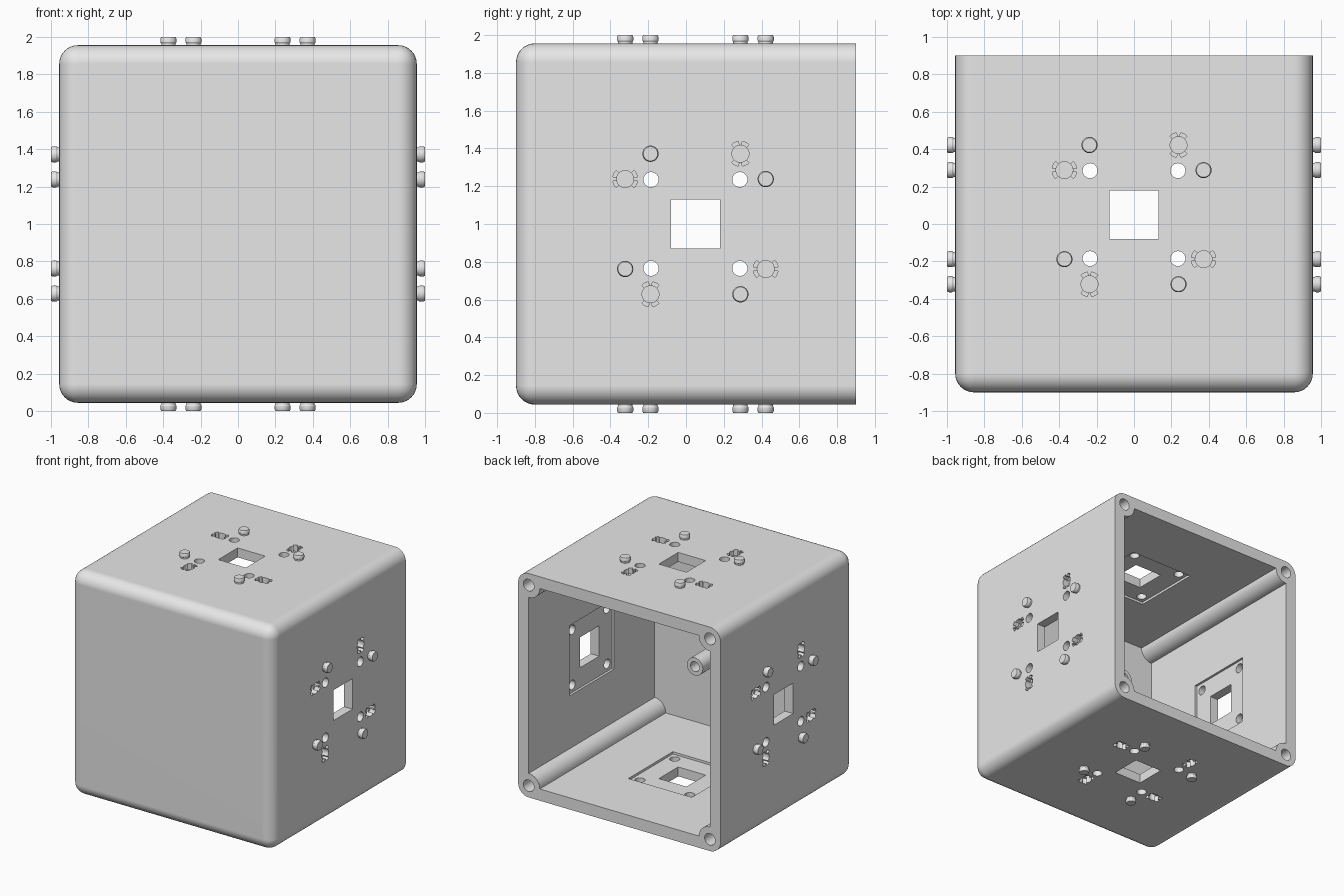
import bpy, bmesh
from math import pi, cos, sin, radians
from mathutils import Matrix, Vector

if "Cube" in bpy.data.objects:
    bpy.data.objects.remove(bpy.data.objects["Cube"])

HALF, DEPTH, WALL, ROUND = 0.956, 0.9, 0.1, 0.1
INNER = HALF - WALL
MID = Matrix.Translation((0, 0, 1))
PEG_A, PEG_B, HOLE = 0.372, 0.238, 0.235

plastic = bpy.data.materials.new("light grey plastic")
plastic.use_nodes = True
plastic.diffuse_color = (0.8, 0.8, 0.8, 1)
plastic.node_tree.nodes["Principled BSDF"].inputs["Base Color"].default_value = (0.8, 0.8, 0.8, 1)


def finish(bm, name):
    bmesh.ops.recalc_face_normals(bm, faces=bm.faces)
    mesh = bpy.data.meshes.new(name)
    bm.to_mesh(mesh)
    bm.free()
    mesh.materials.append(plastic)
    obj = bpy.data.objects.new(name, mesh)
    bpy.context.collection.objects.link(obj)
    return obj


def add_box(bm, lo, hi, matrix):
    lo, hi = Vector(lo), Vector(hi)
    place = matrix @ Matrix.Translation((lo + hi) / 2) @ Matrix.Diagonal((*(hi - lo), 1))
    return bmesh.ops.create_cube(bm, size=1, matrix=place)["verts"]


def add_loft(bm, rings, matrix, steps=32):
    """Stack of circles given as (radius, height), closed at both ends."""
    loops = [[bm.verts.new(matrix @ Vector((r * cos(2 * pi * i / steps), r * sin(2 * pi * i / steps), h)))
              for i in range(steps)] for r, h in rings]
    for low, high in zip(loops, loops[1:]):
        for i in range(steps):
            j = (i + 1) % steps
            bm.faces.new((low[i], low[j], high[j], high[i]))
    bm.faces.new(loops[0][::-1])
    bm.faces.new(loops[-1])


def add_wing(bm, start, end, matrix, bottom, top):
    """Ring sector prism for the twist slots beside each socket."""
    angles = [start + (end - start) * i / 6 for i in range(7)]
    outline = [(0.066 * cos(a), 0.066 * sin(a)) for a in angles]
    outline += [(0.038 * cos(a), 0.038 * sin(a)) for a in reversed(angles)]
    lower, upper = [[bm.verts.new(matrix @ Vector((x, y, h))) for x, y in outline] for h in (bottom, top)]
    n = len(outline)
    for i in range(n):
        j = (i + 1) % n
        bm.faces.new((lower[i], lower[j], upper[j], upper[i]))
    bm.faces.new(lower[::-1])
    bm.faces.new(upper)


def combine(target, tool, operation="DIFFERENCE"):
    tool.hide_render = True
    mod = target.modifiers.new("cut", "BOOLEAN")
    mod.operation, mod.solver, mod.object = operation, "EXACT", tool
    bpy.ops.object.select_all(action="DESELECT")
    target.select_set(True)
    bpy.context.view_layer.objects.active = target
    bpy.ops.object.modifier_apply(modifier=mod.name)
    bpy.data.objects.remove(tool)


def smooth(obj):
    bpy.ops.object.select_all(action="DESELECT")
    obj.select_set(True)
    bpy.context.view_layer.objects.active = obj
    bpy.ops.object.shade_smooth_by_angle(angle=radians(30))


# Outer body, rounded everywhere except around the open back
bm = bmesh.new()
add_box(bm, (-HALF, -DEPTH, -HALF), (HALF, DEPTH, HALF), MID)
soft = [e for e in bm.edges if not all(v.co.y > 0 for v in e.verts)]
bmesh.ops.bevel(bm, geom=soft, offset=ROUND, segments=8, profile=0.5, affect="EDGES")
shell = finish(bm, "shell")

# Cavity, leaving corner posts and a central standoff
along_y = Matrix.Rotation(-pi / 2, 4, "X")
corners = [(x, z) for x in (-INNER, INNER) for z in (-INNER, INNER)]
bm = bmesh.new()
add_box(bm, (-INNER, -DEPTH + WALL, -INNER), (INNER, DEPTH + 0.1, INNER), MID)
cavity = finish(bm, "cavity_cutter")
bm = bmesh.new()
for x, z in corners:
    add_loft(bm, [(0.105, -1.2), (0.105, 1.2)], MID @ Matrix.Translation((x, 0, z)) @ along_y)
add_loft(bm, [(0.075, -1.2), (0.075, -0.12)], MID @ along_y)
combine(cavity, finish(bm, "post_cutter"))
combine(shell, cavity)

# Screw holes in the posts and the standoff
bm = bmesh.new()
for x, z in corners:
    add_loft(bm, [(0.05, 0.4), (0.05, 1)], MID @ Matrix.Translation((x, 0, z)) @ along_y)
add_loft(bm, [(0.042, -0.5), (0.042, 0)], MID @ along_y)
combine(shell, finish(bm, "screw_hole_cutter"))

# Connector layout repeated on the top, bottom and both sides
pockets, windows, sockets, wings, pegs = [bmesh.new() for _ in range(5)]
for side in range(4):
    face = MID @ Matrix.Rotation(side * pi / 2, 4, "Y") @ Matrix.Translation((0, 0.05, HALF))
    add_box(pockets, (-0.3, -0.3, -WALL - 0.05), (0.3, 0.3, -WALL + 0.02), face)
    add_box(windows, (-0.13, -0.13, -0.2), (0.13, 0.13, 0.1), face)
    for quarter in range(4):
        turn = face @ Matrix.Rotation(quarter * pi / 2, 4, "Z")
        add_loft(windows, [(0.04, -0.2), (0.04, 0.1)], turn @ Matrix.Translation((HOLE, HOLE, 0)), 24)
        socket = turn @ Matrix.Translation((PEG_B, PEG_A, 0))
        add_loft(sockets, [(0.045, -0.06), (0.045, 0.1)], socket)
        for middle in (pi / 2, -pi / 2):
            for a, b in ((-44, -9), (9, 44)):
                add_wing(wings, middle + radians(a), middle + radians(b), socket, -0.05, 0.08)
        add_loft(pegs, [(0.038, -0.02), (0.038, 0.008), (0.043, 0.016), (0.043, 0.034), (0.038, 0.044)],
                 turn @ Matrix.Translation((PEG_A, PEG_B, 0)))

for bm, name in ((pockets, "pocket_cutter"), (windows, "window_cutter"),
                 (sockets, "socket_cutter"), (wings, "wing_cutter")):
    combine(shell, finish(bm, name))

smooth(shell)
shell.modifiers.new("even shading", "WEIGHTED_NORMAL").keep_sharp = True
smooth(finish(pegs, "snap_pegs"))
